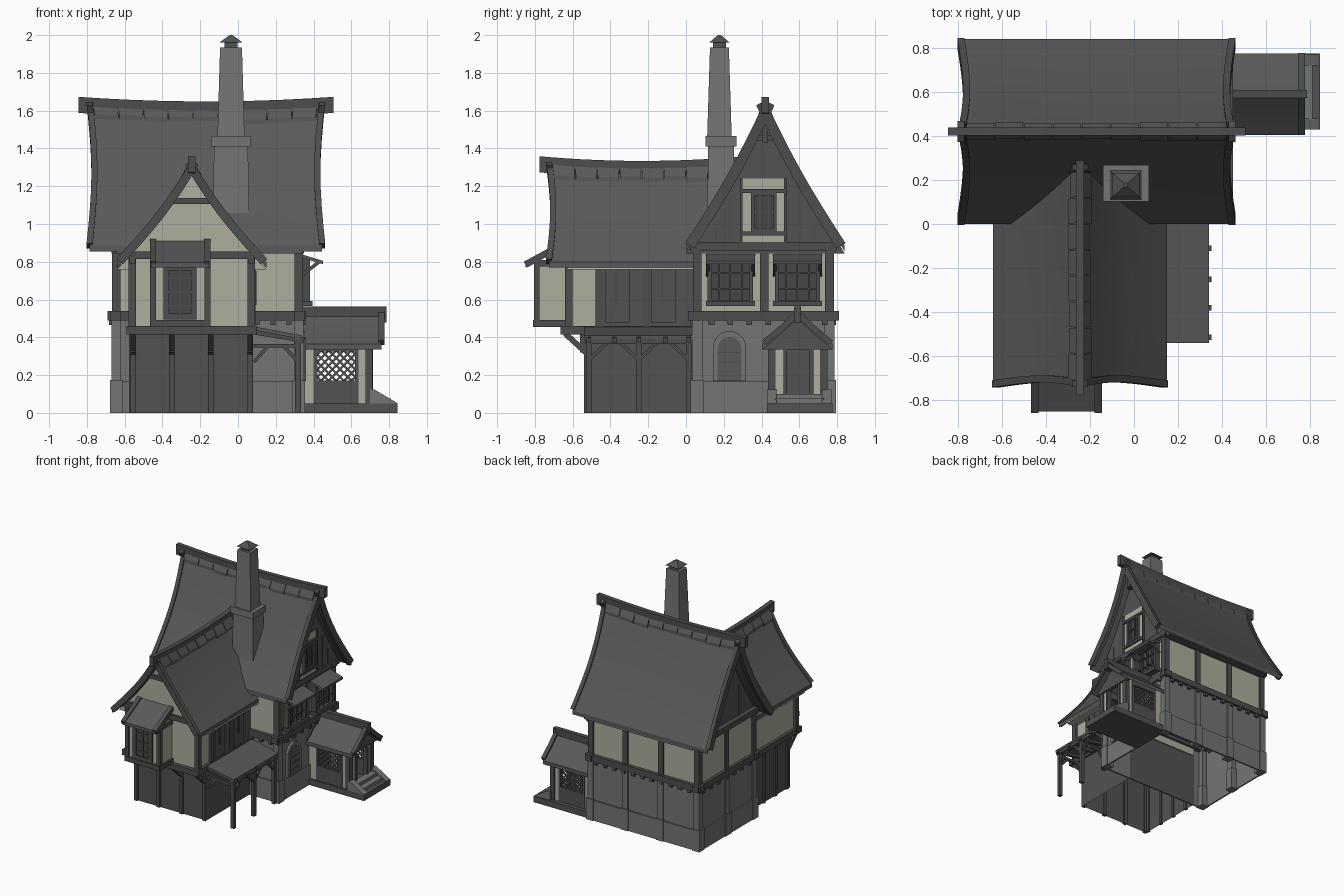
import bpy, bmesh, math, random
from mathutils import Vector as V

if "Cube" in bpy.data.objects:
    bpy.data.objects.remove(bpy.data.objects["Cube"])
random.seed(4)

COL = {"plaster": (0.42, 0.42, 0.34), "stone": (0.168, 0.18, 0.176), "timber": (0.075, 0.075, 0.077),
       "roof_tile": (0.1, 0.1, 0.1), "boards": (0.085, 0.085, 0.085), "glass": (0.062, 0.062, 0.064)}
MAT = {}
for n, c in COL.items():
    MAT[n] = bpy.data.materials.new(n)
    MAT[n].diffuse_color = (*c, 1)
PARTS = {}

def solid(name, mat, rows, vec, closed=False, open_bottom=False):
    """Grid of points (or one polygon) extruded along vec and added to a named part."""
    bm = bmesh.new()
    if closed:
        bm.faces.new([bm.verts.new(p) for p in rows])
    else:
        g = [[bm.verts.new(p) for p in r] for r in rows]
        for a, b in zip(g, g[1:]):
            for i in range(len(a) - 1):
                bm.faces.new((a[i], a[i + 1], b[i + 1], b[i]))
    e = bmesh.ops.extrude_face_region(bm, geom=bm.faces[:], use_keep_orig=True)
    bmesh.ops.translate(bm, vec=V(vec), verts=[v for v in e["geom"] if isinstance(v, bmesh.types.BMVert)])
    bmesh.ops.recalc_face_normals(bm, faces=bm.faces)
    if open_bottom:
        bmesh.ops.delete(bm, geom=[f for f in bm.faces if f.normal.z < -.9], context="FACES")
    tmp = bpy.data.meshes.new("tmp")
    bm.to_mesh(tmp)
    bm.free()
    PARTS.setdefault(name, (bmesh.new(), mat))[0].from_mesh(tmp)
    bpy.data.meshes.remove(tmp)

def box(name, mat, x0, x1, y0, y1, z0, z1, ob=False):
    solid(name, mat, [(x0, y0, z0), (x1, y0, z0), (x1, y1, z0), (x0, y1, z0)], (0, 0, z1 - z0), True, ob)

def beam(name, mat, p, q, w, h):
    """Rectangular bar from p to q."""
    p, q = V(p), V(q)
    d = (q - p).normalized()
    s = d.cross(V((0, 0, 1)) if abs(d.z) < 0.99 else V((1, 0, 0))).normalized()
    t = s.cross(d)
    solid(name, mat, [p + s * w / 2 * a + t * h / 2 * b for a, b in ((1, 1), (-1, 1), (-1, -1), (1, -1))], q - p, True)

def at(face, pl, a, z, d):
    """Point on a wall: a along it, d outward from plane pl."""
    return V({"F": (a, pl - d, z), "B": (a, pl + d, z), "R": (pl + d, a, z), "L": (pl - d, a, z)}[face])

def wbox(name, mat, face, pl, a0, a1, z0, z1, d1, d0=-0.01):
    p, q = at(face, pl, a0, z0, d0), at(face, pl, a1, z1, d1)
    box(name, mat, min(p.x, q.x), max(p.x, q.x), min(p.y, q.y), max(p.y, q.y), z0, z1)

def window(name, face, pl, a0, a1, z0, z1, nx, nz, d=0.02, f=0.022):
    wbox(name + "_glass", "glass", face, pl, a0, a1, z0, z1, d * 0.4)
    for a, b, c, e in ((a0, a0 + f, z0, z1), (a1 - f, a1, z0, z1), (a0, a1, z0, z0 + f), (a0, a1, z1 - f, z1)):
        wbox(name + "_frame", "timber", face, pl, a, b, c, e, d)
    for i in range(1, nx):
        a = a0 + (a1 - a0) * i / nx
        wbox(name + "_frame", "timber", face, pl, a - .004, a + .004, z0, z1, d * 0.75)
    for i in range(1, nz):
        z = z0 + (z1 - z0) * i / nz
        wbox(name + "_frame", "timber", face, pl, a0, a1, z - .004, z + .004, d * 0.75)

def roof(name, axis, c, l0, l1, W, ze, zr, sag, pinch, bow, log, tiles, tw, gable, gmat, bw=0.055):
    """Sagging gable roof with bargeboards, ridge log, ridge tiles and gable wall."""
    mid, half = (l0 + l1) / 2, (l1 - l0) / 2
    along = V((1, 0, 0)) if axis == "x" else V((0, 1, 0))
    across = V((along.y, along.x, 0))
    def P(u, v, s, dz=0):
        l = mid + u * (half - pinch * math.sin(math.pi * v))
        w = c + s * (W * v - bow * math.sin(math.pi * v))
        return along * l + across * w + V((0, 0, zr - (zr - ze) * v - sag * (1 - u * u) * (1 - v) + dz))
    N, M = 10, 8
    for s in (-1, 1):
        solid(name, "roof_tile", [[P(-1 + 2 * i / N, j / M, s) for i in range(N + 1)] for j in range(M + 1)], (0, 0, -0.03))
        inward = (across * -s * (zr - ze) + V((0, 0, -W))).normalized() * bw
        for u in (-1, 1):
            solid(name + "_bargeboards", "timber", [[P(u, j / M * 1.01, s, .02) + along * k for k in (-.016, .016)]
                  for j in range(M + 1)], inward)
        for t in range(tiles):
            a, b = -.97 + 1.94 * t / tiles, -.97 + 1.94 * (t + .96) / tiles
            e = (tw + random.uniform(-.006, .006)) / W
            solid(name + "_ridge_tiles", "roof_tile", [[P(a, v, s, .026), P(b, v, s, .022)] for v in (0, e)], (0, 0, -0.04))
    h = 1 + log / half
    solid(name + "_ridge_log", "timber", [[P(-h + 2 * h * i / N, 0, 1, .034) + across * q for q in (-.019, .019)] for i in range(N + 1)], (0, 0, -0.085))
    g0, g1 = gable
    prof = [P(1, j / M, s, -.03 - sag * .5) for s, js in ((-1, range(M, -1, -1)), (1, range(1, M + 1))) for j in js]
    for p in prof:
        if axis == "x": p.x = g0
        else: p.y = g0
    solid(name + "_gable", gmat, prof, along * (g1 - g0), True)

# main house: stone ground floor (open below), plaster upper floor
box("stone_ground_floor", "stone", -.66, .335, .045, .775, 0, .52, True)
for x in (-.666, .341):
    box("stone_plinth", "stone", x - .006, x + .006, .033, .787, 0, .165)
for y in (.039, .781):
    box("stone_plinth", "stone", -.672, .347, y - .006, y + .006, 0, .165)
box("upper_walls", "plaster", -.655, .335, .05, .77, .52, .885)
XS, YS = (-.645, -.315, .005, .322), (.06, .415, .76)
for x in XS:
    for y in YS:
        if x in XS[1:3] and y != YS[2]:
            continue
        box("upper_posts", "timber", x - .023, x + .023, y - .023, y + .023, .52, .9)
        if x == XS[3] and y == YS[1]:
            continue
        box("stone_pillars", "stone", x - .025, x + .025, y - .027, y + .027, 0, .5)
        box("stone_pillar_feet", "stone", x - .033, x + .033, y - .035, y + .035, 0, .175)
for y in (.05, .77):
    box("floor_beams", "timber", -.69, .36, y - .028, y + .028, .49, .54)
    box("top_beams", "timber", -.67, .35, y - .022, y + .022, .845, .89)
for x in (-.65, .325):
    box("floor_beams", "timber", x - .028, x + .028, .01, .81, .49, .54)
    box("top_beams", "timber", x - .028, x + .028, .02, .80, .86, .905)
for i in range(11):
    a = -.58 + i * .085
    wbox("joist_ends", "timber", "B", .775, a - .014, a + .014, .465, .492, .02)
    if a > .1: wbox("joist_ends", "timber", "F", .045, a - .014, a + .014, .465, .492, .02)
for i in range(7):
    for f, pl in (("R", .335), ("L", -.66)):
        wbox("joist_ends", "timber", f, pl, .12 + i * .1, .15 + i * .1, .465, .492, .022)

roof("main_roof", "x", .42, -.785, .445, .42, .885, 1.635, .02, .025, .02, .06, 9, .046, (-.64, .34), "boards")
for y in (.16, .23, .61, .68):
    zt = 1.58 - abs(y - .42) * 2.0
    for f, pl in (("R", .34), ("L", -.64)):
        wbox("gable_board_seams", "timber", f, pl, y - .003, y + .003, .9, zt - .04, .004)
for x, o in ((.36, .03), (-.66, -.03)):
    beam("gable_ties", "timber", (x, .37, 1.455), (x, .47, 1.455), .03, .028)
    beam("gable_ties", "timber", (x + o, .42, 1.43), (x + o, .42, 1.6), .03, .03)

# right gable window panel
wbox("gable_panel", "plaster", "R", .34, .3, .52, .9, 1.24, .006)
for a in (.293, .527):
    wbox("gable_panel_trim", "timber", "R", .34, a - .007, a + .007, .9, 1.24, .015)
for z in (.95, 1.175):
    wbox("gable_panel_trim", "timber", "R", .34, .29, .53, z - .01, z + .01, .02)
window("gable_window", "R", .345, .345, .48, .96, 1.17, 3, 2, .022, .018)

# right wall: pair of canopied windows, arched stone window, house door
for n, a0, a1 in (("near", .115, .355), ("far", .47, .71)):
    window(n + "_window", "R", .335, a0, a1, .575, .82, 4, 3, .045)
    wbox("window_sills", "timber", "R", .335, a0 - .01, a1 + .01, .565, .592, .06)
    solid("window_canopies", "roof_tile", [(.335, a0 - .01, .84), (.335, a1 + .01, .84), (.45, a1 + .01, .805), (.45, a0 - .01, .805)], (0, 0, -.018), True)
    for a in (a0, a1):
        beam("canopy_struts", "timber", (.34, a, .73), (.43, a, .8), .018, .018)
for n, m, r, zt, d in (("arch_surround", "stone", .088, .345, .02), ("arch_window", "roof_tile", .063, .34, .024)):
    pts = [at("R", .335, .23 - r, .17, 0), at("R", .335, .23 + r, .17, 0)]
    pts += [at("R", .335, .23 + r * math.cos(t * math.pi / 10), zt + r * math.sin(t * math.pi / 10), 0) for t in range(11)]
    solid(n, m, pts, (d, 0, 0), True)
for z in (.22, .27, .32):
    wbox("arch_window_bars", "timber", "R", .335, .17, .29, z - .002, z + .002, .026)
wbox("house_door", "boards", "R", .335, .52, .67, .05, .36, .02)

# chimney
def chimney(name, mat, cx, cy, rings):
    for (z0, a0, b0), (z1, a1, b1) in zip(rings, rings[1:]):
        q = ((-1, -1), (1, -1), (1, 1), (-1, 1))
        lo, hi = ([V((cx + sx * a, cy + sy * b, z)) for sx, sy in q] for z, a, b in ((z0, a0, b0), (z1, a1, b1)))
        bm = PARTS.setdefault(name, (bmesh.new(), mat))[0]
        for i in range(4):
            bm.faces.new([bm.verts.new(p) for p in (lo[i], lo[i - 3], hi[i - 3], hi[i])])
        bm.faces.new([bm.verts.new(p) for p in hi])
        bm.faces.new([bm.verts.new(p) for p in lo[::-1]])
chimney("chimney", "stone", -.037, .185, [(1.0, .096, .072), (1.42, .09, .068)])
chimney("chimney_collar", "stone", -.037, .185, [(1.41, .104, .083), (1.465, .104, .083)])
chimney("chimney_shaft", "stone", -.037, .177, [(1.46, .072, .065), (1.935, .058, .05)])
chimney("chimney_cap", "boards", -.037, .177, [(1.93, .035, .035), (1.965, .035, .035)])
chimney("chimney_cap", "boards", -.037, .177, [(1.96, .062, .055), (2.0, .008, .008)])

# front wing: boarded ground floor (open below), jettied plaster floor, steep roof
box("wing_ground_floor", "boards", -.565, .08, -.525, .05, 0, .43, True)
box("wing_upper_walls", "plaster", -.56, .07, -.63, .06, .43, .83)
roof("wing_roof", "y", -.245, -.725, .26, .395, .8, 1.32, .02, .022, .025, .05, 8, .062, (-.63, .05), "plaster", .045)
for x in (-.555, -.35, -.145, .065):
    wbox("wing_lower_posts", "timber", "F", -.525, x - .015, x + .015, 0, .42, .015)
    beam("jetty_brackets", "timber", (x, -.53, .32), (x, -.64, .42), .03, .03)
    box("jetty_brackets", "timber", x - .015, x + .015, -.56, -.53, .32, .42)
for x in (-.56, .07):
    box("jetty_beams", "timber", x - .025, x + .025, -.655, .04, .415, .46)
    box("wing_wall_plates", "timber", x - .018, x + .018, -.65, .04, .79, .835)
    for y in (-.62, -.46, -.21) if x > 0 else (-.62,):
        box("wing_posts", "timber", x - .02, x + .02, y - .02, y + .02, .43, .83)
box("jetty_beams", "timber", -.59, .1, -.665, -.61, .415, .46)
box("wing_tie_beams", "timber", -.56, .07, -.652, -.62, .815, .855)
box("wing_tie_beams", "timber", -.355, -.135, -.652, -.62, 1.105, 1.138)
for y in (-.5, -.35, -.2, -.05):
    wbox("wing_lower_posts", "timber", "L", -.565, y - .012, y + .012, 0, .42, .012)
wbox("wing_side_boarding", "boards", "R", .07, -.46, .04, .455, .8, .014)
for a in (-.43, -.185):
    wbox("wing_side_shutters", "boards", "R", .084, a, a + .13, .475, .775, .008)
    wbox("wing_side_shutter_bars", "timber", "R", .084, a + .05, a + .064, .57, .75, .014)

# oriel window on the wing front
box("oriel_body", "plaster", -.45, -.16, -.79, -.62, .47, .8)
for x in (-.45, -.162):
    box("oriel_posts", "timber", x - .016, x + .016, -.805, -.775, .46, .82)
    beam("oriel_roof_edges", "timber", (x, -.85, .785), (x, -.63, .905), .034, .035)
box("oriel_sill", "timber", -.465, -.145, -.81, -.62, .455, .492)
box("oriel_head", "timber", -.46, -.15, -.8, -.62, .775, .81)
solid("oriel_roof", "roof_tile", [(-.455, -.85, .795), (-.155, -.85, .795), (-.155, -.62, .915), (-.455, -.62, .915)], (0, 0, -.025), True)
window("oriel_window", "F", -.79, -.395, -.22, .495, .785, 2, 4, .016, .03)

# lean-to beside the wing
solid("lean_to_roof", "roof_tile", [(.07, -.54, .46), (.34, -.54, .41), (.34, .05, .41), (.07, .05, .46)], (0, 0, -.02), True)
box("lean_to_plate", "timber", .3, .335, -.535, .04, .365, .398)
for y in (-.38, -.11):
    beam("lean_to_rafters", "timber", (.08, y, .43), (.35, y, .385), .025, .028)
for y in (-.515, -.25, .015):
    box("lean_to_posts", "timber", .303, .333, y - .015, y + .015, 0, .39)
    beam("lean_to_rafters", "timber", (.08, y, .43), (.35, y, .385), .025, .028)
    box("lean_to_ties", "timber", .08, .31, y - .01, y + .01, .345, .365)
    beam("lean_to_braces", "timber", (.318, y, .27), (.24, y, .355), .018, .018)
    beam("lean_to_braces", "timber", (.085, y, .27), (.16, y, .355), .018, .018)
    for s in (-1, 1):
        if -.53 < y + s * .1 < .03:
            beam("lean_to_braces", "timber", (.318, y, .28), (.318, y + s * .1, .375), .018, .018)

# entrance porch
box("porch_floor", "boards", .33, .845, .43, .775, 0, .05)
roof("porch_roof", "x", .59, .33, .76, .185, .365, .53, 0, 0, .006, .025, 0, 0, (.69, .72), "boards", .032)
for y in (.455, .73):
    for a, b in ((.335, .405), (.635, .7)):
        box("porch_walls", "plaster", a, b, y - .01, y + .01, .05, .38)
    box("porch_side_panels", "boards", .402, .638, y - .014, y + .014, .05, .172)
    box("porch_side_panels", "boards", .402, .638, y - .014, y + .014, .325, .38)
    for x in (.411, .629):
        box("porch_side_panels", "boards", x - .01, x + .01, y - .014, y + .014, .05, .38)
    box("porch_posts", "timber", .675, .712, y - .02, y + .02, .05, .38)
    u0, u1, z0, z1 = .42, .62, .17, .33
    for i in range(9):
        c = u0 - .16 + .02 + i * .04
        a, b = max(u0, c), min(u1, c + z1 - z0)
        if b > a:
            beam("porch_lattice", "timber", (a, y, z0 + a - c), (b, y, z0 + b - c), .008, .011)
            beam("porch_lattice", "timber", (a, y, z1 - a + c), (b, y, z1 - b + c), .008, .011)
    k = .745 if y > .6 else .455
    solid("step_cheeks", "stone", [(.7, k - .025, .05), (.845, k - .025, .05), (.83, k - .025, .06), (.72, k - .025, .125), (.7, k - .025, .125)], (0, .05, 0), True)
for a, b in ((.46, .525), (.665, .73)):
    box("porch_walls", "plaster", .69, .705, a, b, .05, .37)
for y in (.525, .665):
    box("porch_door_frame", "timber", .685, .715, y - .01, y + .01, .05, .36)
box("porch_door_frame", "timber", .68, .72, .43, .755, .345, .375)
for i in range(2):
    box("porch_steps", "stone", .7, .81 - i * .05, .47, .73, .05, .075 + i * .025)

# turn the collected parts into objects
for name, (bm, mat) in PARTS.items():
    me = bpy.data.meshes.new(name)
    bm.to_mesh(me)
    me.materials.append(MAT[mat])
    ob = bpy.data.objects.new(name, me)
    bpy.context.collection.objects.link(ob)
    if name in ("main_roof", "wing_roof"):
        bpy.context.view_layer.objects.active = ob
        ob.select_set(True)
        bpy.ops.object.shade_smooth_by_angle(angle=math.radians(30))
        ob.select_set(False)

for m in bpy.data.materials:
    if m.users and not m.is_grease_pencil:
        m.use_nodes = True
        m.node_tree.nodes["Principled BSDF"].inputs["Base Color"].default_value = m.diffuse_color
